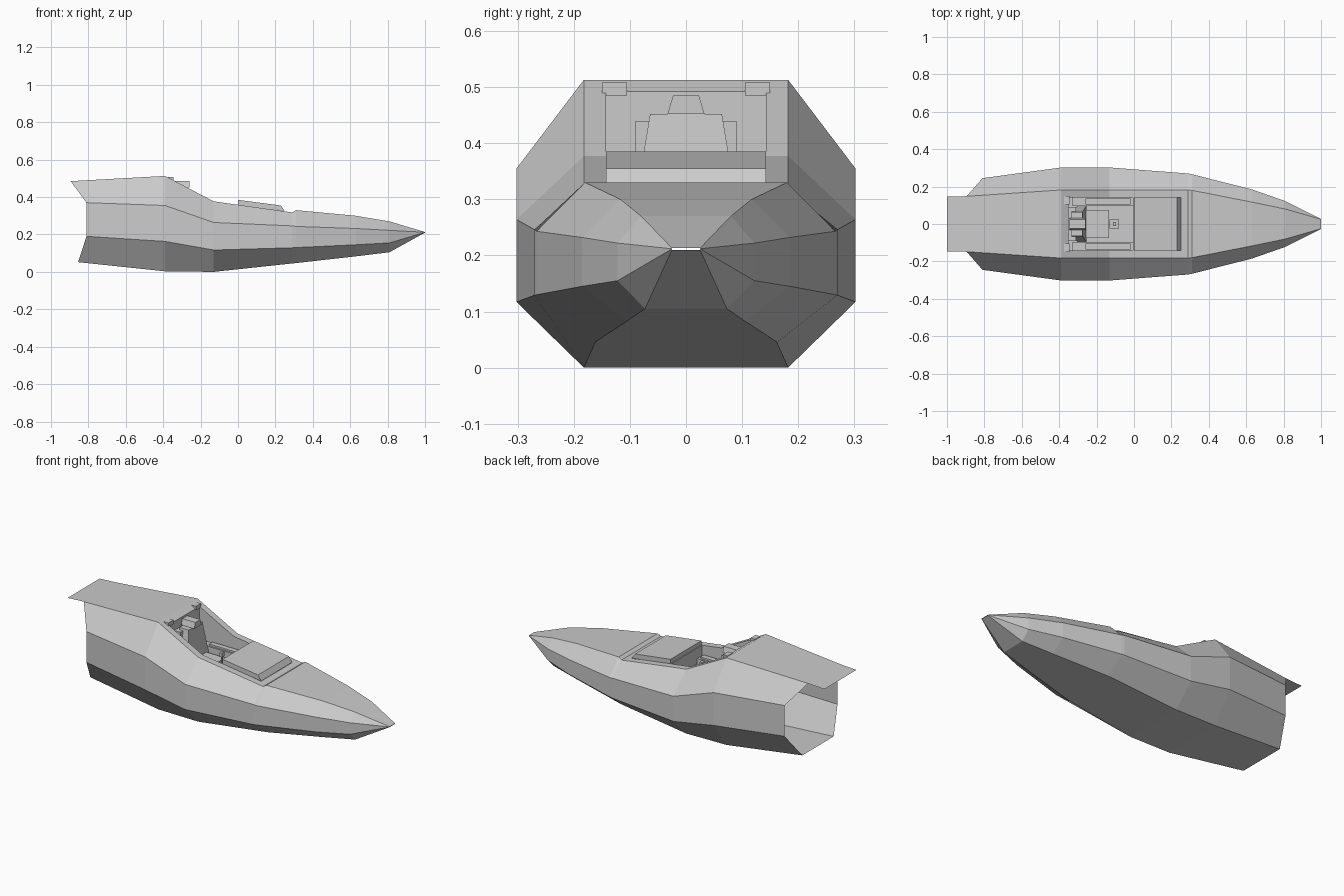
import bpy, bmesh

if "Cube" in bpy.data.objects:
    bpy.data.objects.remove(bpy.data.objects["Cube"])

def make(name, verts, faces, recalc=True):
    me = bpy.data.meshes.new(name)
    bm = bmesh.new()
    vs = [bm.verts.new(v) for v in verts]
    for f in faces:
        bm.faces.new([vs[i] for i in f])
    bmesh.ops.remove_doubles(bm, verts=bm.verts, dist=0.0005)
    if recalc:
        bmesh.ops.recalc_face_normals(bm, faces=bm.faces)
    bm.to_mesh(me)
    bm.free()
    ob = bpy.data.objects.new(name, me)
    bpy.context.collection.objects.link(ob)
    return ob

def prism(name, profile, y0, y1, taper=None):
    """Extrude an xz profile from y0 to y1; taper scales y by height (bottom, top)."""
    zs = [p[1] for p in profile]
    lo, hi = min(zs), max(zs)
    def s(z):
        return 1 if not taper else taper[0] + (taper[1] - taper[0]) * (z - lo) / (hi - lo)
    n = len(profile)
    v = [(x, y * s(z), z) for y in (y0, y1) for x, z in profile]
    f = [list(range(n)), list(range(2 * n - 1, n - 1, -1))]
    f += [(i, (i + 1) % n, n + (i + 1) % n, n + i) for i in range(n)]
    return make(name, v, f)

def box(name, x0, x1, y0, y1, z0, z1):
    return prism(name, [(x0, z0), (x1, z0), (x1, z1), (x0, z1)], y0, y1)

# Hull: eight-sided sections, open at the stern and over the cockpit
# x top, x side, x bottom, top half-width, top z, side half-width, upper z, lower z, bottom half-width, bottom z
sections = [
    (-.895, -.81, -.855, .148, .485, .245, .37, .19, .145, .052),
    (-.39, -.39, -.39, .182, .513, .302, .355, .163, .182, .003),
    (-.13, -.13, -.13, .182, .377, .302, .264, .117, .182, .0),
    (.29, .29, .29, .182, .318, .270, .246, .129, .162, .045),
    (.31, .31, .31, .180, .330, .266, .243, .130, .160, .047),
    (.63, .63, .63, .117, .300, .185, .232, .145, .105, .083),
    (.81, .81, .81, .080, .270, .122, .222, .155, .073, .105),
    (1.0, 1.0, 1.0, .025, .213, .026, .212, .211, .025, .210),
]
verts, faces = [], []
for xt, xs, xb, wt, zt, wc, zu, zl, wb, zb in sections:
    half = [(xt, wt, zt), (xs, wc, zu), (xs, wc, zl), (xb, wb, zb)]
    verts += half + [(x, -y, z) for x, y, z in reversed(half)]
for s in range(len(sections) - 1):
    for i in range(8):
        if i == 7 and s in (1, 2):
            continue
        a, b = s * 8 + i, s * 8 + (i + 1) % 8
        faces.append((a, a + 8, b + 8, b))
make("hull", verts, faces)

# Thin tail overhang, in line with the rear deck
make("tail_flap", [(-.895, -.148, .485), (-.895, .148, .485), (-1, .148, .479), (-1, -.148, .479)],
     [(0, 1, 2, 3)])

# Cockpit rim and tub walls
def rim_z(x):
    pts = [(-.39, .513), (-.13, .377), (.29, .318)]
    for (x0, z0), (x1, z1) in zip(pts, pts[1:]):
        if x <= x1 + 1e-6:
            return z0 + (z1 - z0) * (x - x0) / (x1 - x0)

FLOOR, IN, OUT = .22, .143, .182
outer = [-.39, -.13, .29]
inner = [-.35, -.13, .25]
for side, tag in ((1, "left"), (-1, "right")):
    v = [(x, side * OUT, rim_z(x)) for x in outer]
    v += [(x, side * IN, rim_z(x)) for x in inner]
    v += [(x, side * IN, FLOOR) for x in inner]
    make(tag + "_cockpit_rim", v, [(0, 1, 4, 3), (1, 2, 5, 4), (3, 4, 7, 6), (4, 5, 8, 7)])
for xo, xi, tag in ((-.39, -.35, "rear"), (.29, .25, "front")):
    v = [(xo, -OUT, rim_z(xo)), (xo, OUT, rim_z(xo)),
         (xi, IN, rim_z(xi)), (xi, -IN, rim_z(xi)), (xi, IN, FLOOR), (xi, -IN, FLOOR)]
    make(tag + "_cockpit_rim", v, [(0, 1, 2, 3), (3, 2, 4, 5)])
make("cockpit_floor", [(-.35, -IN, FLOOR), (.25, -IN, FLOOR), (.25, IN, FLOOR), (-.35, IN, FLOOR)],
     [(0, 1, 2, 3)])

# Raised cover ahead of the pilot and the instrument panel below it
prism("front_cover", [(0, .385), (.23, .355), (.25, .325), (0, .355)], -IN, IN)
box("dashboard", -.005, .02, -IN, IN, .27, .36)

# Seat with tapered back and headrest
box("seat_cushion", -.30, -.135, -.075, .075, FLOOR, .275)
prism("seat_back", [(-.30, .26), (-.255, .26), (-.275, .452), (-.335, .452)], -.08, .08, (1.2, .8))
prism("headrest", [(-.345, .452), (-.26, .452), (-.26, .485), (-.345, .485)], -.033, .033, (1, .7))
box("seat_mount", -.35, -.31, -.09, .09, FLOOR, .44)

# Side consoles and rear corner blocks
for side, tag in ((1, "left"), (-1, "right")):
    box(tag + "_console", -.33, 0, side * .095, side * IN, FLOOR, .30)
    box(tag + "_console_panel", -.26, -.02, side * .105, side * .135, .30, .31)
    box(tag + "_corner_block", -.375, -.345, side * .105, side * .15, .485, .508)

# Control stick
box("stick_base", -.13, -.08, -.025, .025, FLOOR, .25)
box("stick_shaft", -.108, -.10, -.004, .004, .25, .32)
box("stick_grip", -.112, -.096, -.012, .012, .32, .345)
